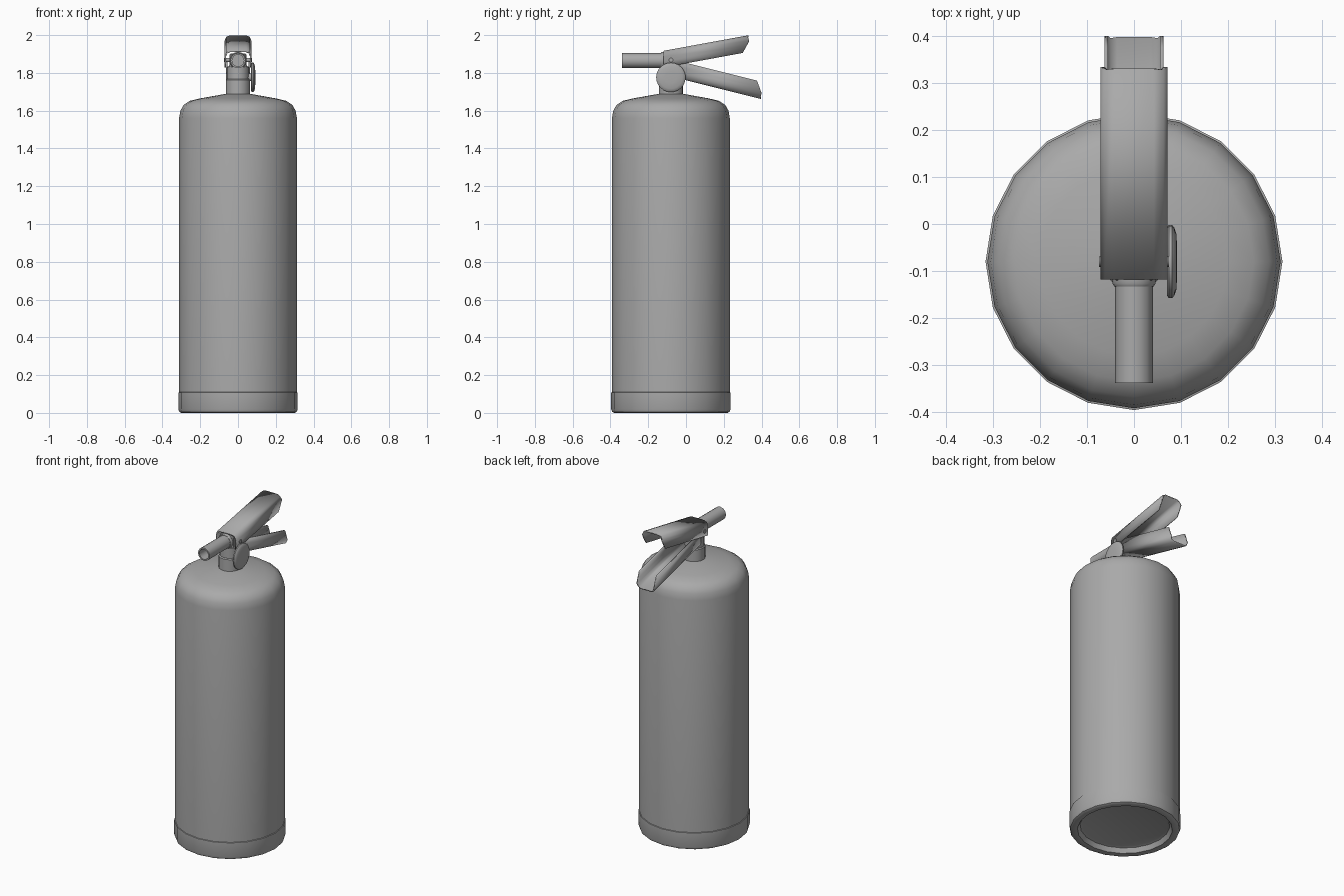
import bpy, bmesh, math
from mathutils import Matrix, Vector

if "Cube" in bpy.data.objects:
    bpy.data.objects.remove(bpy.data.objects["Cube"])

GREY = (0.4, 0.4, 0.4, 1)
grey = bpy.data.materials.new("plain grey")
grey.use_nodes = True
grey.diffuse_color = GREY
grey.node_tree.nodes["Principled BSDF"].inputs["Base Color"].default_value = GREY

AXIS_Y = -0.08  # centre line of the cylinder


def finish(name, bm, angle=35):
    bmesh.ops.recalc_face_normals(bm, faces=bm.faces)
    mesh = bpy.data.meshes.new(name)
    bm.to_mesh(mesh)
    bm.free()
    mesh.materials.append(grey)
    ob = bpy.data.objects.new(name, mesh)
    bpy.context.collection.objects.link(ob)
    bpy.ops.object.select_all(action='DESELECT')
    ob.select_set(True)
    bpy.context.view_layer.objects.active = ob
    bpy.ops.object.shade_smooth_by_angle(angle=math.radians(angle))
    return ob


def lathe(name, profile, sides, origin=(0, AXIS_Y, 0), axis=(0, 0, 1)):
    """Spin (radius, height) points about an axis, closing both ends."""
    bm = bmesh.new()
    turn = Vector((0, 0, 1)).rotation_difference(Vector(axis)).to_matrix().to_4x4()
    place = Matrix.Translation(origin) @ turn
    rings = []
    for r, h in profile:
        rings.append([bm.verts.new(place @ Vector((r * math.cos(a), r * math.sin(a), h)))
                      for a in (2 * math.pi * i / sides for i in range(sides))])
    for lo, hi in zip(rings, rings[1:]):
        for i in range(sides):
            j = (i + 1) % sides
            bm.faces.new((lo[i], lo[j], hi[j], hi[i]))
    bm.faces.new(rings[0])
    bm.faces.new(rings[-1])
    return finish(name, bm)


def lever(name, start, end, half, depth, up, pull):
    """U-shaped channel: flat web from start to end (y, z), with two side walls."""
    # half section: x, distance from the web, how far the tip is cut back
    side = [(half * 0.6, 0, 0), (half * 0.88, 0.008, 0.002), (half, 0.03, -0.004),
            (half, depth * 0.65, pull * 0.35), (half, depth, pull)]
    section = [(-x, d, c) for x, d, c in reversed(side)] + side
    slope = (end[1] - start[1]) / (end[0] - start[0])
    bm = bmesh.new()
    rows = []
    for x, d, cut in section:
        row = []
        for y in (start[0], end[0] - cut):
            z = start[1] + slope * (y - start[0]) + up * d
            row.append(bm.verts.new((x, y, z)))
        rows.append(row)
    for a, b in zip(rows, rows[1:]):
        bm.faces.new((a[0], a[1], b[1], b[0]))
    # consistent outward direction for the wall thickness
    ob = finish(name, bm)
    web = min(ob.data.polygons, key=lambda p: abs(p.center.x))
    if web.normal.z * up > 0:
        ob.data.flip_normals()
    wall = ob.modifiers.new("wall", 'SOLIDIFY')
    wall.thickness = 0.008
    wall.offset = -1
    return ob


# Pressure cylinder with domed shoulder
lathe("cylinder_body", [(0.25, 0.05), (0.312, 0.05), (0.312, 1.56), (0.305, 1.60), (0.288, 1.63),
                        (0.255, 1.652), (0.20, 1.665), (0.06, 1.69)], 20)
# Base boot with recessed underside
lathe("base_boot", [(0.24, 0.035), (0.255, 0.03), (0.27, 0.003), (0.30, 0.0), (0.311, 0.006),
                    (0.316, 0.02), (0.316, 0.108), (0.311, 0.11)], 20)

# Neck and valve
lathe("neck_collar", [(0.064, 1.675), (0.064, 1.762), (0.059, 1.768)], 20)
lathe("valve_stem", [(0.058, 1.76), (0.058, 1.83), (0.045, 1.84)], 20)
bm = bmesh.new()
bmesh.ops.create_cube(bm, size=1, matrix=Matrix.Translation((0, AXIS_Y, 1.86))
                      @ Matrix.Diagonal((0.092, 0.08, 0.085, 1)))
bmesh.ops.bevel(bm, geom=bm.edges[:], offset=0.008, segments=1, affect='EDGES')
finish("valve_block", bm, 20)

# Hollow discharge nozzle and its collar, pointing forward
lathe("nozzle", [(0.04, 0.0), (0.04, 0.24), (0.031, 0.24), (0.031, 0.04)], 16,
      (0, -0.098, 1.865), (0, -1, 0))
lathe("nozzle_collar", [(0.046, 0.0), (0.046, 0.012), (0.042, 0.018)], 16,
      (0, -0.115, 1.865), (0, -1, 0))

# Squeeze lever above and carrying handle below
lever("squeeze_lever", (-0.118, 1.917), (0.33, 1.999), 0.071, 0.088, -1, 0.03)
lever("carry_handle", (-0.06, 1.776), (0.396, 1.662), 0.063, 0.092, 1, 0.02)
lathe("pivot_pin", [(0.011, -0.074), (0.011, 0.074)], 12, (0, AXIS_Y, 1.868), (1, 0, 0))

# Pressure gauge on the left side
lathe("gauge", [(0.02, 0.045), (0.02, 0.07), (0.072, 0.07), (0.078, 0.074), (0.078, 0.081),
                (0.072, 0.086), (0.06, 0.09), (0.03, 0.092)], 24, (0, AXIS_Y, 1.776), (1, 0, 0))
